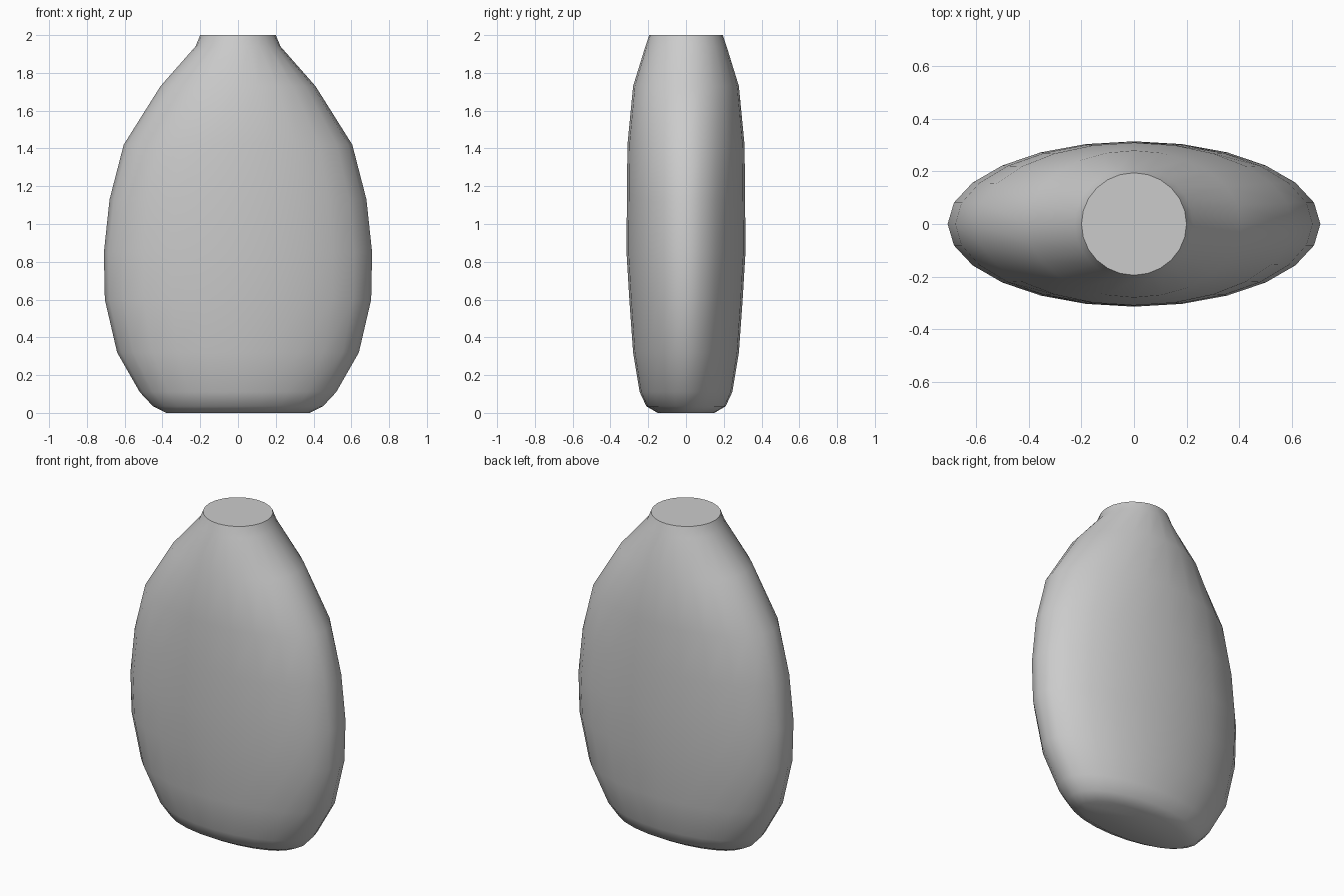
import bpy, bmesh, math

cube = bpy.data.objects.get("Cube")
if cube:
    bpy.data.objects.remove(cube, do_unlink=True)

SIDES = 24

# Plain grey clay
clay = bpy.data.materials.new("grey clay")
clay.use_nodes = True
GREY = (0.6, 0.6, 0.6, 1)
clay.diffuse_color = GREY
clay.node_tree.nodes["Principled BSDF"].inputs["Base Color"].default_value = GREY

# Flattened bottle profile: height, half width, half depth
PROFILE = [
    (0.00, 0.38, 0.15), (0.035, 0.45, 0.21), (0.11, 0.52, 0.245),
    (0.32, 0.64, 0.28), (0.60, 0.705, 0.30), (0.85, 0.71, 0.315),
    (1.13, 0.68, 0.313), (1.42, 0.605, 0.31), (1.73, 0.41, 0.28),
    (1.94, 0.225, 0.215), (2.00, 0.20, 0.195),
]


def ring(bm, z, width, depth):
    angles = [2 * math.pi * i / SIDES for i in range(SIDES)]
    return [bm.verts.new((width * math.cos(a), depth * math.sin(a), z)) for a in angles]


# Lofted body, closed at the foot and the mouth
bm = bmesh.new()
rings = [ring(bm, *row) for row in PROFILE]
for low, high in zip(rings, rings[1:]):
    for i in range(SIDES):
        j = (i + 1) % SIDES
        bm.faces.new((low[i], low[j], high[j], high[i]))
bm.faces.new(rings[0][::-1])
bm.faces.new(rings[-1])
mesh = bpy.data.meshes.new("vase_body")
bm.to_mesh(mesh)
bm.free()
mesh.materials.append(clay)

vase = bpy.data.objects.new("vase_body", mesh)
bpy.context.collection.objects.link(vase)
bpy.context.view_layer.objects.active = vase
vase.select_set(True)
bpy.ops.object.shade_smooth_by_angle(angle=math.radians(40))
